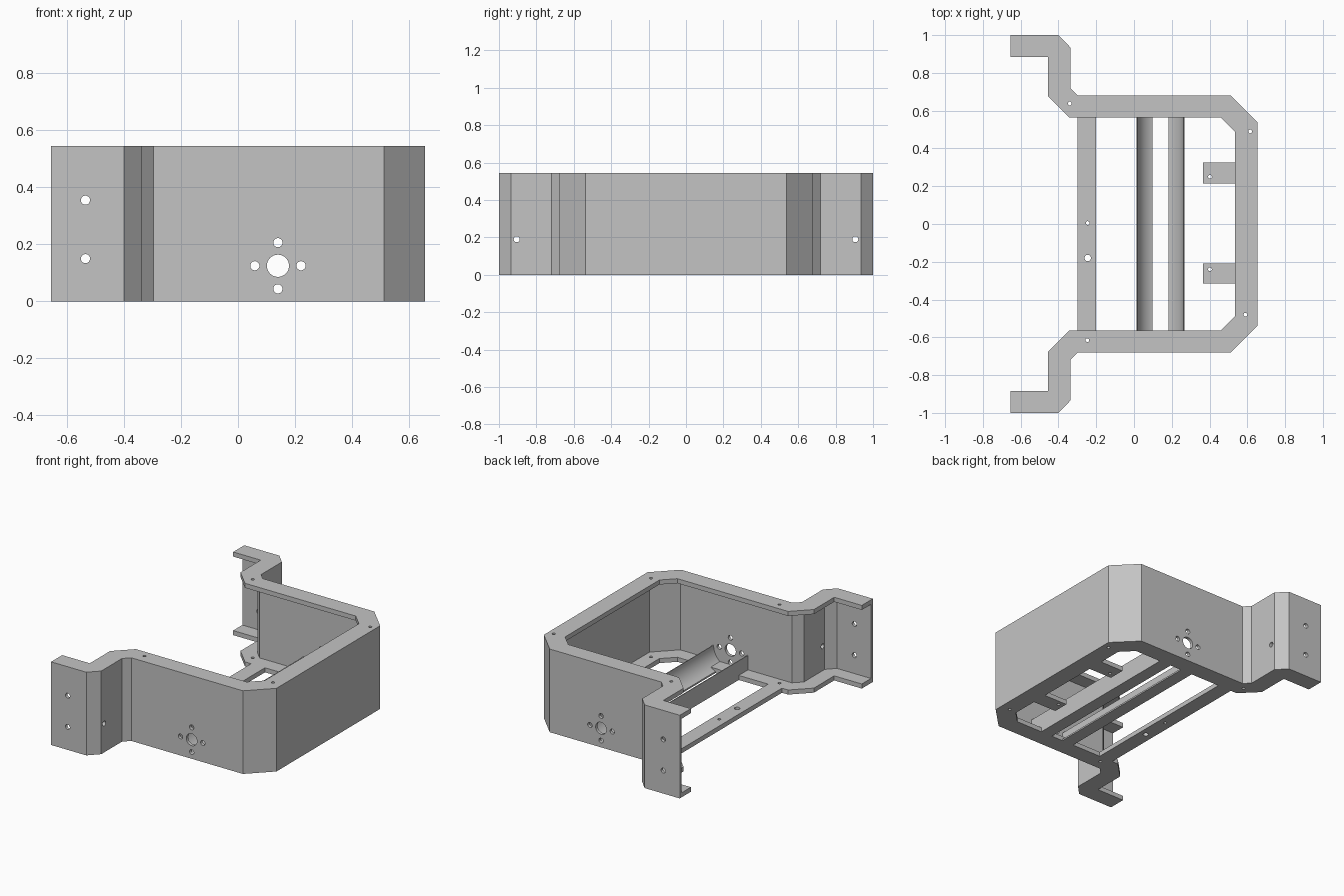
import bpy, bmesh, math
from mathutils import Vector, Matrix

if "Cube" in bpy.data.objects:
    bpy.data.objects.remove(bpy.data.objects["Cube"], do_unlink=True)

H, T, WALL = 0.545, 0.03, 0.02      # height, flange thickness, wall thickness

grey = bpy.data.materials.new("plain_grey")
grey.use_nodes = True
grey.diffuse_color = (0.55, 0.55, 0.55, 1)
grey.node_tree.nodes["Principled BSDF"].inputs["Base Color"].default_value = (0.55, 0.55, 0.55, 1)


def finish(name, bm):
    bmesh.ops.remove_doubles(bm, verts=bm.verts, dist=1e-5)
    bmesh.ops.recalc_face_normals(bm, faces=bm.faces)
    mesh = bpy.data.meshes.new(name)
    bm.to_mesh(mesh)
    bm.free()
    obj = bpy.data.objects.new(name, mesh)
    bpy.context.collection.objects.link(obj)
    mesh.materials.append(grey)
    return obj


def box(name, x0, x1, y0, y1, z0, z1):
    bm = bmesh.new()
    bmesh.ops.create_cube(bm, size=1)
    for v in bm.verts:
        v.co = ((x0 + x1) / 2 + v.co.x * (x1 - x0),
                (y0 + y1) / 2 + v.co.y * (y1 - y0),
                (z0 + z1) / 2 + v.co.z * (z1 - z0))
    return finish(name, bm)


def loft(name, sections):
    """Skin a row of closed sections and cap both ends."""
    bm = bmesh.new()
    rings = [[bm.verts.new(p) for p in s] for s in sections]
    n = len(rings[0])
    for a, b in zip(rings, rings[1:]):
        for i in range(n):
            j = (i + 1) % n
            if (a[i].co - b[i].co).length < 1e-6 and (a[j].co - b[j].co).length < 1e-6:
                continue
            bm.faces.new((a[i], a[j], b[j], b[i]))
    bm.faces.new(rings[0])
    bm.faces.new(rings[-1][::-1])
    return finish(name, bm)


def mirrored(half):
    return [Vector(p) for p in half] + [Vector((x, -y)) for x, y in reversed(half)]


def offset(path, d):
    """Mitred offset to the right of the direction of travel."""
    out = []
    for i, p in enumerate(path):
        dirs = []
        if i > 0:
            dirs.append((p - path[i - 1]).normalized())
        if i < len(path) - 1:
            dirs.append((path[i + 1] - p).normalized())
        norms = [Vector((t.y, -t.x)) for t in dirs]
        m = sum(norms, Vector((0, 0))).normalized()
        out.append(p + m * (d / m.dot(norms[0])))
    return out


# Bent channel: outer wall with inward flanges at top and bottom
outer = mirrored([(-0.655, 1), (-0.40, 1), (-0.337, 0.935), (-0.337, 0.72),
                  (-0.297, 0.68), (0.512, 0.68), (0.655, 0.537)])
inner = mirrored([(-0.655, 0.885), (-0.455, 0.885), (-0.455, 0.885), (-0.455, 0.675),
                  (-0.345, 0.565), (0.458, 0.565), (0.535, 0.488)])
inside = offset(outer, WALL)
channel = loft("channel_frame", [
    [(*o, 0), (*i, 0), (*i, T), (*w, T), (*w, H - T), (*i, H - T), (*i, H), (*o, H)]
    for o, w, i in zip(outer, inside, inner)])

# Floor bar and mounting tabs
drilled = [channel,
           box("cross_bar", -0.30, -0.20, -0.565, 0.565, 0, T),
           box("tab_left", 0.365, 0.535, 0.215, 0.325, 0, T),
           box("tab_right", 0.365, 0.535, -0.315, -0.21, 0, T)]

# Cradle rails with a concave round bed
CX, CZ, R, SLOT, OUT = 0.14, 0.125, 0.122, 0.042, 0.127
for name, side in (("cradle_rail_front", -1), ("cradle_rail_rear", 1)):
    a0 = math.asin(SLOT / R)
    arc = [a0 + (math.pi / 2 - a0) * k / 16 for k in range(17)]
    prof = [(SLOT, 0)] + [(R * math.sin(a), CZ - R * math.cos(a)) for a in arc]
    prof += [(OUT, CZ), (OUT, 0)]
    loft(name, [[(CX + side * x, y, z) for x, z in prof] for y in (-0.665, 0.665)])

# Drill cutter: every hole as one mesh
cut = bmesh.new()


def drill(centre, axis, radius, length):
    rot = Vector((0, 0, 1)).rotation_difference(Vector(axis)).to_matrix().to_4x4()
    bmesh.ops.create_cone(cut, cap_ends=True, segments=32, radius1=radius, radius2=radius,
                          depth=length, matrix=Matrix.Translation(centre) @ rot)


X, Y, Z = (1, 0, 0), (0, 1, 0), (0, 0, 1)
drill((CX, 0, CZ), Y, 0.039, 2.4)
for dx, dz in ((1, 0), (-1, 0), (0, 1), (0, -1)):
    drill((CX + dx * 0.081, 0, CZ + dz * 0.081), Y, 0.016, 2.4)
for z in (0.15, 0.355):
    drill((-0.535, 0, z), Y, 0.016, 2.4)
for y in (-0.905, 0.905):
    drill((-0.345, y, 0.19), X, 0.016, 0.12)
for x, y in ((-0.34, 0.638), (-0.247, -0.615), (0.615, 0.49), (0.59, -0.48),
             (-0.245, 0.005), (0.402, 0.25), (0.402, -0.24)):
    drill((x, y, H / 2), Z, 0.01, 0.8)
drill((-0.245, -0.18, 0), Z, 0.017, 0.3)
cutter = finish("drill_cutter", cut)
cutter.hide_render = True

for obj in drilled:
    mod = obj.modifiers.new("holes", "BOOLEAN")
    mod.operation, mod.solver, mod.object = "DIFFERENCE", "EXACT", cutter
    bpy.context.view_layer.objects.active = obj
    bpy.ops.object.modifier_apply(modifier=mod.name)
bpy.data.objects.remove(cutter, do_unlink=True)

# Smooth the round surfaces, keep the folds sharp
bpy.ops.object.select_all(action="DESELECT")
for obj in bpy.context.collection.objects:
    if obj.type == "MESH" and grey.name in obj.data.materials:
        obj.select_set(True)
        bpy.context.view_layer.objects.active = obj
bpy.ops.object.shade_smooth_by_angle(angle=math.radians(25))
